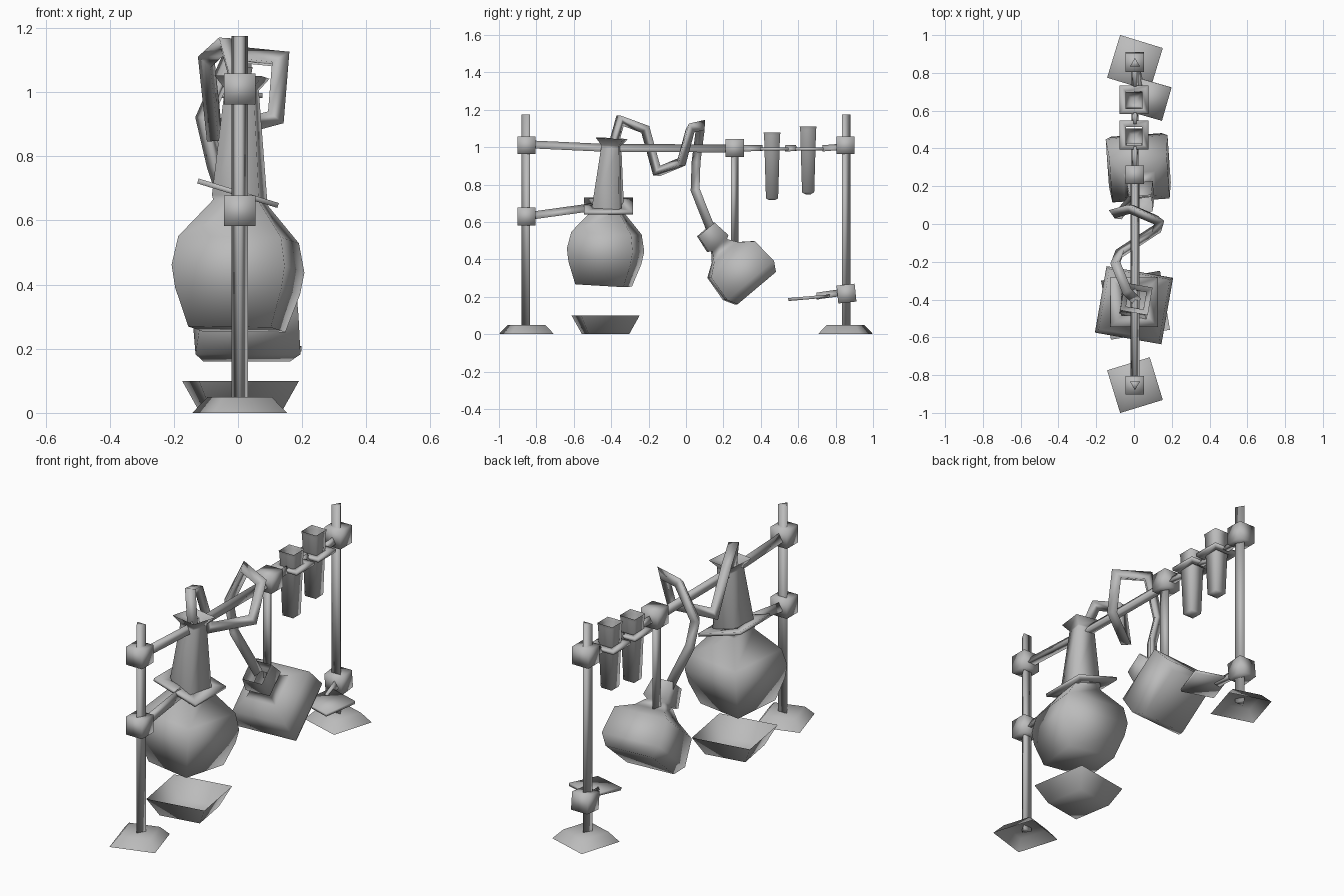
import bpy
from math import cos, sin, pi, radians
from mathutils import Vector, Euler

if "Cube" in bpy.data.objects:
    bpy.data.objects.remove(bpy.data.objects["Cube"])

grey = bpy.data.materials.new("plain grey")
grey.diffuse_color = (0.5, 0.5, 0.5, 1)
grey.use_nodes = True
grey.node_tree.nodes["Principled BSDF"].inputs["Base Color"].default_value = grey.diffuse_color


def add(name, verts, faces, loc=(0, 0, 0), rot=(0, 0, 0)):
    me = bpy.data.meshes.new(name)
    me.from_pydata([tuple(v) for v in verts], [], faces)
    me.materials.append(grey)
    for p in me.polygons:
        p.use_smooth = True
    ob = bpy.data.objects.new(name, me)
    ob.location = loc
    ob.rotation_euler = Euler([radians(a) for a in rot])
    bpy.context.collection.objects.link(ob)
    return ob


def lathe(name, profile, spin, loc, rot=(0, 0, 0), bottom=True, top=False, loop=False):
    """Four-sided turned shape; profile is (corner radius, z) from bottom to top."""
    verts, faces, n = [], [], len(profile)
    for r, z in profile:
        for k in range(4):
            a = radians(spin) + k * pi / 2
            verts.append((r * cos(a), r * sin(a), z))
    for i in range(n if loop else n - 1):
        j = (i + 1) % n
        for k in range(4):
            m = (k + 1) % 4
            faces.append((i * 4 + k, i * 4 + m, j * 4 + m, j * 4 + k))
    if bottom and not loop:
        faces.append((3, 2, 1, 0))
    if top and not loop:
        faces.append(tuple(range(n * 4 - 4, n * 4)))
    return add(name, verts, faces, loc, rot)


def rod(name, pts, r=0.03, ref=(0, 0, 1), sides=3):
    """Prism swept along a path with mitred corners."""
    pts = [Vector(p) for p in pts]
    dirs = [(b - a).normalized() for a, b in zip(pts, pts[1:])]
    ref = Vector(ref)
    u = (ref - dirs[0] * ref.dot(dirs[0])).normalized()
    v = dirs[0].cross(u)
    ring = [pts[0] + r * (u * cos(2 * pi * k / sides) + v * sin(2 * pi * k / sides))
            for k in range(sides)]
    verts, faces = list(ring), [tuple(reversed(range(sides)))]
    for i in range(1, len(pts)):
        d = dirs[i - 1]
        nrm = d + dirs[i] if i < len(dirs) else d
        ring = [q + d * ((pts[i] - q).dot(nrm) / d.dot(nrm)) for q in ring]
        verts += ring
        for k in range(sides):
            m = (k + 1) % sides
            a, b = (i - 1) * sides, i * sides
            faces.append((a + k, a + m, b + m, b + k))
    faces.append(tuple(range(len(verts) - sides, len(verts))))
    return add(name, verts, faces)


def clamp(name, y, z, tilt=0):
    return lathe(name, [(0.069, -0.048), (0.069, 0.048)], 45, (0.005, y, z), (tilt, 0, 0), top=True)


def ring_plate(name, outer, inner, loc, rot=(0, 0, 0), t=0.008):
    return lathe(name, [(outer, -t), (outer, t), (inner, t), (inner, -t)], 45, loc, rot, loop=True)


# stands: open-bottomed foot and three-sided pole at each end
for side, s in (("front", -1), ("back", 1)):
    lathe(side + "_foot", [(0.167, 0), (0.113, 0.05)], 28 * s, (0.005, 0.853 * s, 0),
          bottom=False, top=True)
    rod(side + "_pole", [(0.005, 0.85 * s, 0.03), (0.005, 0.85 * s, 1.175)], 0.03, (0, s, 0))
    clamp(side + "_upper_clamp", 0.853 * s, 1.01)
clamp("front_lower_clamp", -0.853, 0.63)
clamp("back_lower_clamp", 0.858, 0.217, 6)
clamp("middle_clamp", 0.26, 0.995)

# cross bar, its hanging rod and the lower support arms
rod("cross_bar", [(0.005, -0.84, 1.008), (0.005, -0.45, 0.99), (0.005, 0.3, 0.985)], 0.028)
rod("hanging_rod", [(0.005, 0.255, 0.98), (0.005, 0.255, 0.46)], 0.027, (0, 1, 0))
rod("lower_arm", [(0.005, -0.84, 0.625), (0.005, -0.5, 0.672)], 0.028)
rod("back_low_arm", [(0.005, 0.85, 0.22), (0.04, 0.70, 0.198)], 0.024)
lathe("back_low_plate", [(0.13, -0.008), (0.13, 0.008)], 29, (0.085, 0.66, 0.195),
      (5, 0, 0), top=True)

# test tubes in square holders
tube_profile = [(0.02, -0.01), (0.046, 0.0), (0.06, 0.335), (0.064, 0.352)]
for name, y, z, ry in (("near", 0.46, 0.726, 0.472), ("far", 0.653, 0.758, 0.658)):
    lathe(name + "_test_tube", tube_profile, 45, (0, y, z))
    ring_plate(name + "_tube_holder", 0.108, 0.06, (0, ry, 0.99))
for i, (a, b) in enumerate(((0.29, 0.41), (0.53, 0.59), (0.73, 0.85))):
    rod("holder_link_%d" % i, [(0.005, a, 0.988), (0.005, b, 0.99 + 0.008 * (i == 2))], 0.022)

# large flask with long flared neck, its support ring, and the dish below
lathe("large_flask", [(0.185, -0.19), (0.238, -0.07), (0.253, 0.0), (0.23, 0.09), (0.1, 0.21),
                      (0.105, 0.225), (0.066, 0.55), (0.066, 0.56), (0.105, 0.598)],
      35, (0, -0.43, 0.45), (-3.2, 1.2, 0))
ring_plate("flask_support_ring", 0.185, 0.1, (0, -0.415, 0.685), (0, 17, 0))
lathe("dish", [(0.155, 0), (0.224, 0.1)], 54.5, (0.008, -0.43, 0))

# tilted flask with collar
lathe("tilted_flask", [(0.19, 0.0), (0.232, 0.055), (0.215, 0.2), (0.12, 0.25), (0.072, 0.3),
                       (0.098, 0.312), (0.08, 0.41)],
      45, (0.02, 0.369, 0.246), (40, 0, 4))

# bent tube joining the flasks
rod("bent_tube", [(0.01, -0.40, 0.97), (-0.04, -0.35, 1.15), (-0.095, -0.215, 1.10),
                  (-0.07, -0.15, 0.865), (0.115, -0.03, 0.915), (0.13, 0.02, 1.10),
                  (-0.02, 0.085, 1.115), (-0.105, 0.06, 0.92), (-0.07, 0.055, 0.77),
                  (0.01, 0.15, 0.53)], 0.03, (1, 0, 0))
